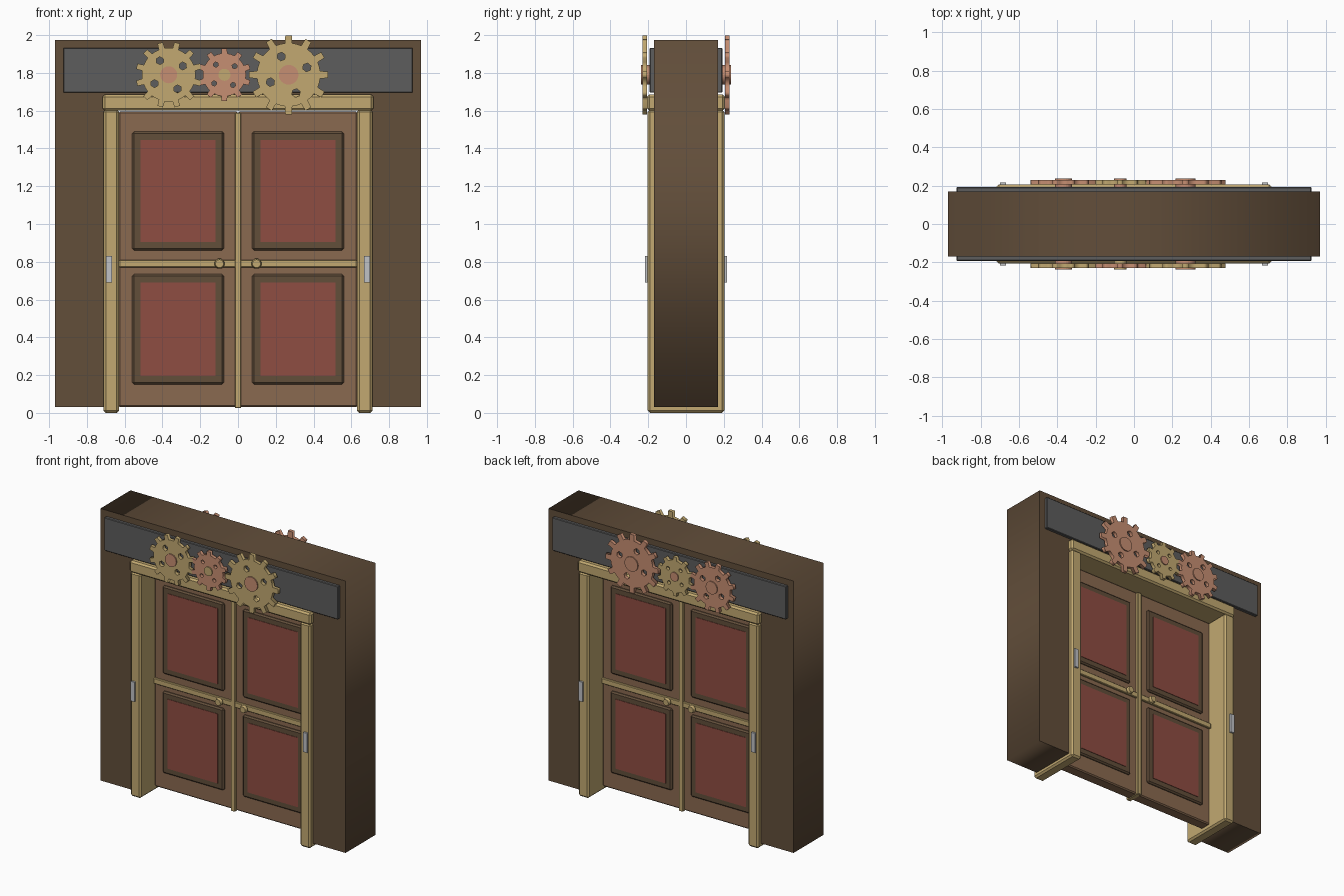
import bpy, bmesh
from math import sin, cos, pi, tau, radians
from mathutils import Matrix

cube = bpy.data.objects.get("Cube")
if cube:
    bpy.data.objects.remove(cube, do_unlink=True)


def material(name, *rgb):
    """Flat material from 0-255 display colour, stored as linear."""
    col = [((c / 255 + 0.055) / 1.055) ** 2.4 for c in rgb] + [1]
    m = bpy.data.materials.new(name)
    m.use_nodes = True
    m.diffuse_color = col
    bsdf = m.node_tree.nodes["Principled BSDF"]
    bsdf.inputs["Base Color"].default_value = col
    bsdf.inputs["Roughness"].default_value = 0.7
    return m


DARK = material("dark wood", 98, 78, 58)
DOOR = material("door wood", 138, 106, 80)
BRASS = material("brass", 194, 169, 113)
RED = material("red panel", 143, 77, 66)
SLATE = material("slate grey", 93, 93, 93)
COPPER = material("copper", 198, 142, 114)
STEEL = material("pale steel", 192, 194, 198)


def add_object(name, bm, mat):
    bmesh.ops.recalc_face_normals(bm, faces=bm.faces)
    me = bpy.data.meshes.new(name)
    bm.to_mesh(me)
    bm.free()
    me.materials.append(mat)
    ob = bpy.data.objects.new(name, me)
    bpy.context.collection.objects.link(ob)
    return ob


def box(name, mat, x, y, z, bevel=0):
    """Box from (min, max) ranges, optionally chamfered."""
    bm = bmesh.new()
    bmesh.ops.create_cube(bm, size=1)
    for v in bm.verts:
        v.co = [r[0] + (c + 0.5) * (r[1] - r[0]) for c, r in zip(v.co, (x, y, z))]
    if bevel:
        bmesh.ops.bevel(bm, geom=bm.edges[:], offset=bevel, segments=1, affect='EDGES')
    return add_object(name, bm, mat)


def disc(name, mat, x, z, y0, y1, r0, r1=None, sides=24):
    """Round part along y, from y0 to y1 with end radii r0 and r1."""
    bm = bmesh.new()
    bmesh.ops.create_cone(bm, cap_ends=True, segments=sides, radius1=r0,
                          radius2=r0 if r1 is None else r1, depth=abs(y1 - y0))
    turn = Matrix.Rotation(pi / 2 if y1 < y0 else -pi / 2, 4, 'X')
    bm.transform(Matrix.Translation((x, (y0 + y1) / 2, z)) @ turn)
    return add_object(name, bm, mat)


def flat_outline(name, mat, loops, y, half):
    """Extruded plate in the xz plane; inner loops become holes."""
    cu = bpy.data.curves.new(name, 'CURVE')
    cu.dimensions, cu.fill_mode, cu.extrude = '2D', 'BOTH', half
    for loop in loops:
        sp = cu.splines.new('POLY')
        sp.points.add(len(loop) - 1)
        for p, (px, pz) in zip(sp.points, loop):
            p.co = (px, pz, 0, 1)
        sp.use_cyclic_u = True
    tmp = bpy.data.objects.new(name + "_curve", cu)
    bpy.context.collection.objects.link(tmp)
    dg = bpy.context.evaluated_depsgraph_get()
    me = bpy.data.meshes.new_from_object(tmp.evaluated_get(dg))
    bpy.data.objects.remove(tmp, do_unlink=True)
    bm = bmesh.new()
    bm.from_mesh(me)
    bpy.data.meshes.remove(me)
    bmesh.ops.remove_doubles(bm, verts=bm.verts, dist=1e-5)
    bm.transform(Matrix.Translation((0, y, 0)) @ Matrix.Rotation(pi / 2, 4, 'X'))
    return add_object(name, bm, mat)


def gear(name, mat, x, z, y, root, tip, teeth, turn, hole_turn, hole):
    polar = lambda r, a: (x + r * cos(a), z + r * sin(a))
    outline = []
    for i in range(teeth):
        a, step = turn + tau * i / teeth, tau / teeth
        for r, off in ((root, -0.22), (tip, -0.16), (tip, 0.16), (root, 0.22), (root, 0.5)):
            outline.append(polar(r, a + off * step))
    loops = [outline]
    for i in range(4):
        cx, cz = polar(root * 0.62, hole_turn + i * pi / 2)
        loops.append([(cx + hole * cos(k * pi / 3 + hole_turn),
                       cz + hole * sin(k * pi / 3 + hole_turn)) for k in range(6)])
    flat_outline(name, mat, loops, y, 0.0125)


# Wall block with doorway
flat_outline("wall", DARK, [[(-0.97, 0.03), (-0.97, 1.975), (0.97, 1.975), (0.97, 0.03),
                             (0.66, 0.03), (0.66, 1.63), (-0.66, 1.63), (-0.66, 0.03)]], 0, 0.17)

# Door frame
for side, s in (("left", 1), ("right", -1)):
    box(side + "_jamb", BRASS, sorted((s * 0.63, s * 0.712)), (-0.203, 0.203), (0, 1.605), 0.012)
box("frame_header", BRASS, (-0.717, 0.717), (-0.206, 0.206), (1.6, 1.685), 0.012)

# Door leaves and brass trim
for side, s in (("left", 1), ("right", -1)):
    box(side + "_door", DOOR, sorted((0, s * 0.632)), (-0.042, 0.042), (0.03, 1.595), 0.008)
box("centre_strip", BRASS, (-0.017, 0.017), (-0.06, 0.06), (0.025, 1.59), 0.004)
box("cross_bar", BRASS, (-0.63, 0.63), (-0.056, 0.056), (0.77, 0.81), 0.004)

# Panels on both door faces
for level, z0, z1 in (("lower", 0.15, 0.735), ("upper", 0.86, 1.49)):
    for side, s in (("left", 1), ("right", -1)):
        x0, x1 = sorted((s * 0.075, s * 0.56))
        name = f"{side}_{level}"
        box(name + "_panel_frame", DARK, (x0, x1), (-0.058, 0.058), (z0, z1), 0.01)
        box(name + "_panel", RED, (x0 + 0.044, x1 - 0.044), (-0.061, 0.061),
            (z0 + 0.044, z1 - 0.044))

# Details repeated on front and back
GEARS = (("medium", -0.367, 0.142, 0.175, 12, 15, 32, 0.021, 0.045),
         ("small", -0.072, 0.114, 0.14, 10, 18, 40, 0.014, 0.032),
         ("large", 0.268, 0.168, 0.21, 12, 0, 22, 0.023, 0.052))
for face, f in (("front", -1), ("back", 1)):
    box(face + "_sign_plate", SLATE, (-0.925, 0.925), sorted((f * 0.16, f * 0.192)),
        (1.695, 1.932), 0.004)
    for size, x, root, tip, teeth, turn, hole_turn, hole, hub in GEARS:
        brass = (size != "small") == (face == "front")
        gear(f"{face}_{size}_gear", BRASS if brass else COPPER, x, 1.79, f * 0.218,
             root, tip, teeth, radians(turn), radians(hole_turn), hole)
        disc(f"{face}_{size}_hub", COPPER if brass or size != "small" else BRASS,
             x, 1.79, f * 0.19, f * 0.238, hub)
    for side, s in (("left", 1), ("right", -1)):
        box(f"{face}_{side}_hinge_plate", STEEL, sorted((s * 0.668, s * 0.698)),
            sorted((f * 0.2, f * 0.217)), (0.69, 0.83))
        disc(f"{face}_{side}_knob_stem", BRASS, s * 0.098, 0.79, f * 0.05, f * 0.072, 0.015)
        disc(f"{face}_{side}_knob", BRASS, s * 0.098, 0.79, f * 0.07, f * 0.09, 0.027, 0.021)
